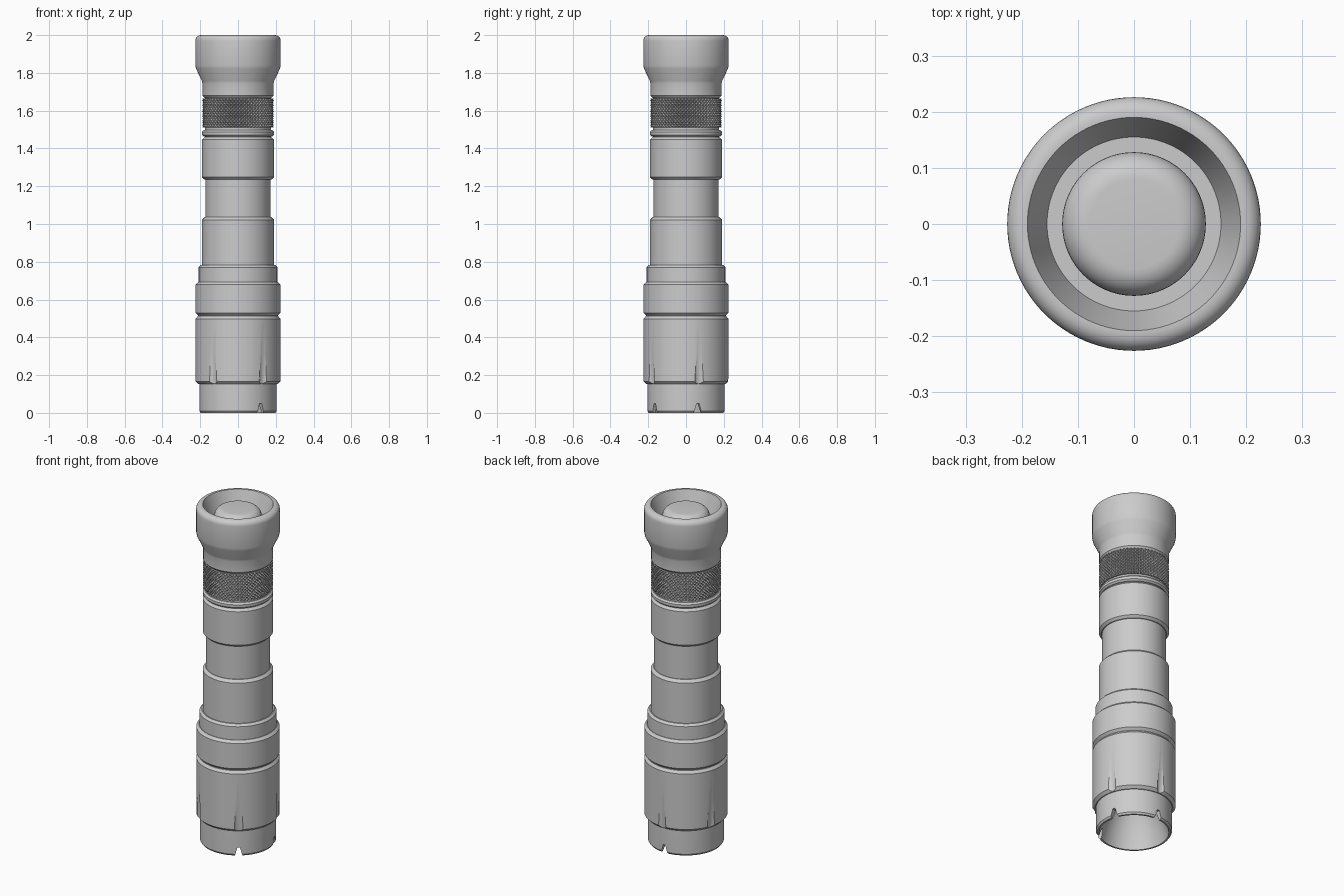
import bpy, bmesh, math
from mathutils import Matrix, Vector

cube = bpy.data.objects.get("Cube")
if cube:
    bpy.data.objects.remove(cube, do_unlink=True)

SEGMENTS = 96
NOTCHES = 5

grey = bpy.data.materials.new("metal grey")
grey.use_nodes = True
grey.diffuse_color = (0.6, 0.6, 0.6, 1)
grey.node_tree.nodes["Principled BSDF"].inputs["Base Color"].default_value = (0.6, 0.6, 0.6, 1)


def add_object(name, bm):
    bmesh.ops.recalc_face_normals(bm, faces=bm.faces)
    mesh = bpy.data.meshes.new(name)
    bm.to_mesh(mesh)
    bm.free()
    mesh.materials.append(grey)
    obj = bpy.data.objects.new(name, mesh)
    bpy.context.collection.objects.link(obj)
    return obj


def activate(obj):
    bpy.ops.object.select_all(action="DESELECT")
    obj.select_set(True)
    bpy.context.view_layer.objects.active = obj


def smooth(obj):
    activate(obj)
    bpy.ops.object.shade_smooth_by_angle(angle=math.radians(28))


def lathe(name, profile, shade=True):
    """Revolve (radius, z) points round z; open ends are joined to the axis."""
    points = [(0, profile[0][1])] + profile + [(0, profile[-1][1])]
    bm = bmesh.new()
    verts = [bm.verts.new((r, 0, z)) for r, z in points]
    edges = [bm.edges.new(pair) for pair in zip(verts, verts[1:])]
    bmesh.ops.spin(bm, geom=verts + edges, axis=(0, 0, 1), cent=(0, 0, 0),
                   angle=math.tau, steps=SEGMENTS, use_merge=False)
    bmesh.ops.remove_doubles(bm, verts=bm.verts, dist=0.0002)
    obj = add_object(name, bm)
    if shade:
        smooth(obj)
    return obj


def sleeve(name, radius, low, high, bevel=0.012, shade=True):
    """Solid collar with chamfered ends."""
    return lathe(name, [(radius - bevel, low), (radius, low + bevel),
                        (radius, high - bevel), (radius - bevel, high)], shade)


def arc(radius, z, size, start, end, steps=6):
    angles = [math.radians(start + (end - start) * i / steps) for i in range(steps + 1)]
    return [(radius + size * math.cos(a), z + size * math.sin(a)) for a in angles]


def cut(obj, cutters):
    for cutter in cutters:
        mod = obj.modifiers.new("cut", "BOOLEAN")
        mod.operation = "DIFFERENCE"
        mod.solver = "EXACT"
        mod.object = cutter
        activate(obj)
        bpy.ops.object.modifier_apply(modifier=mod.name)
        bpy.data.objects.remove(cutter, do_unlink=True)
    smooth(obj)


def notch_cutter(angle):
    """Tapered radial slot through the bezel wall."""
    bm = bmesh.new()
    bmesh.ops.create_cube(bm, size=1)
    for v in bm.verts:
        half = 0.007 if v.co.z > 0 else 0.024
        v.co = Vector((0.2 + v.co.x * 0.09, math.copysign(half, v.co.y),
                       0.05 if v.co.z > 0 else -0.01))
    bm.transform(Matrix.Rotation(angle, 4, "Z"))
    obj = add_object("notch_cutter", bm)
    obj.hide_render = True
    return obj


def flute_cutter(angle):
    """Leaning rod that scoops a fading flute from the head."""
    bm = bmesh.new()
    low, high = Vector((0.243, 0, 0.14)), Vector((0.26, 0, 0.4))
    axis = high - low
    bmesh.ops.create_cone(bm, cap_ends=True, segments=32, radius1=0.032,
                          radius2=0.032, depth=axis.length)
    bm.transform(Matrix.Rotation(angle, 4, "Z") @ Matrix.Translation((low + high) / 2)
                 @ axis.to_track_quat("Z", "Y").to_matrix().to_4x4())
    obj = add_object("flute_cutter", bm)
    obj.hide_render = True
    return obj


angles = [math.radians(90) + math.tau * i / NOTCHES for i in range(NOTCHES)]

# Front bezel with the reflector bowl inside
bezel = lathe("front_bezel", [(0.04, 0.3), (0.09, 0.25), (0.135, 0.17), (0.165, 0.09),
                              (0.185, 0.012), (0.188, 0), (0.198, 0), (0.205, 0.01),
                              (0.205, 0.155), (0.2, 0.31)], shade=False)
cut(bezel, [notch_cutter(a) for a in angles])

# Head shell, hollow round the reflector
bm_profile = [(0.21, 0.152), (0.225, 0.167), (0.225, 0.497), (0.213, 0.512)]
head = lathe("head", [(0.195, 0.32), (0.195, 0.152)] + bm_profile, shade=False)
cut(head, [flute_cutter(a) for a in angles])

# Stepped body
lathe("head_groove", [(0.211, 0.5), (0.211, 0.54)])
sleeve("head_collar", 0.225, 0.515, 0.693, 0.014)
sleeve("neck_collar", 0.208, 0.68, 0.783, 0.012)
sleeve("lower_body", 0.19, 0.76, 1.037, 0.015)
sleeve("grip_waist", 0.172, 1.02, 1.26, 0.001)
sleeve("upper_body", 0.19, 1.235, 1.46, 0.013)
lathe("tail_core", [(0.176, 1.44), (0.176, 1.7)])
sleeve("tail_ring", 0.19, 1.463, 1.497, 0.009)

# Knurled grip: staggered pyramids
bm = bmesh.new()
rows, columns = 17, 120
rings = []
for j in range(rows):
    ring = []
    for i in range(columns):
        r = 0.19 if (i + j) % 2 else 0.179
        a = math.tau * i / columns
        ring.append(bm.verts.new((r * math.cos(a), r * math.sin(a), 1.51 + 0.155 * j / (rows - 1))))
    rings.append(ring)
for j, (low, high) in enumerate(zip(rings, rings[1:])):
    for i in range(columns):
        k = (i + 1) % columns
        a, b, c, d = low[i], low[k], high[k], high[i]
        # split each cell along its valley
        for tri in (((a, b, d), (b, c, d)) if (i + j) % 2 else ((a, b, c), (a, c, d))):
            bm.faces.new(tri)
for ring in (rings[0], rings[-1]):
    bm.faces.new(ring)
add_object("knurled_grip", bm)

# Flared tail cap with a dished end
lathe("tail_cap", [(0.178, 1.668), (0.188, 1.68), (0.188, 1.745), (0.191, 1.757),
                   (0.222, 1.822), (0.226, 1.84)]
      + arc(0.196, 1.97, 0.03, 0, 90) + [(0.19, 2.0), (0.155, 1.9)])

# Push button
lathe("tail_button", [(0.128, 1.88), (0.128, 1.925)] + arc(0.08, 1.93, 0.048, 0, 90, 8))
